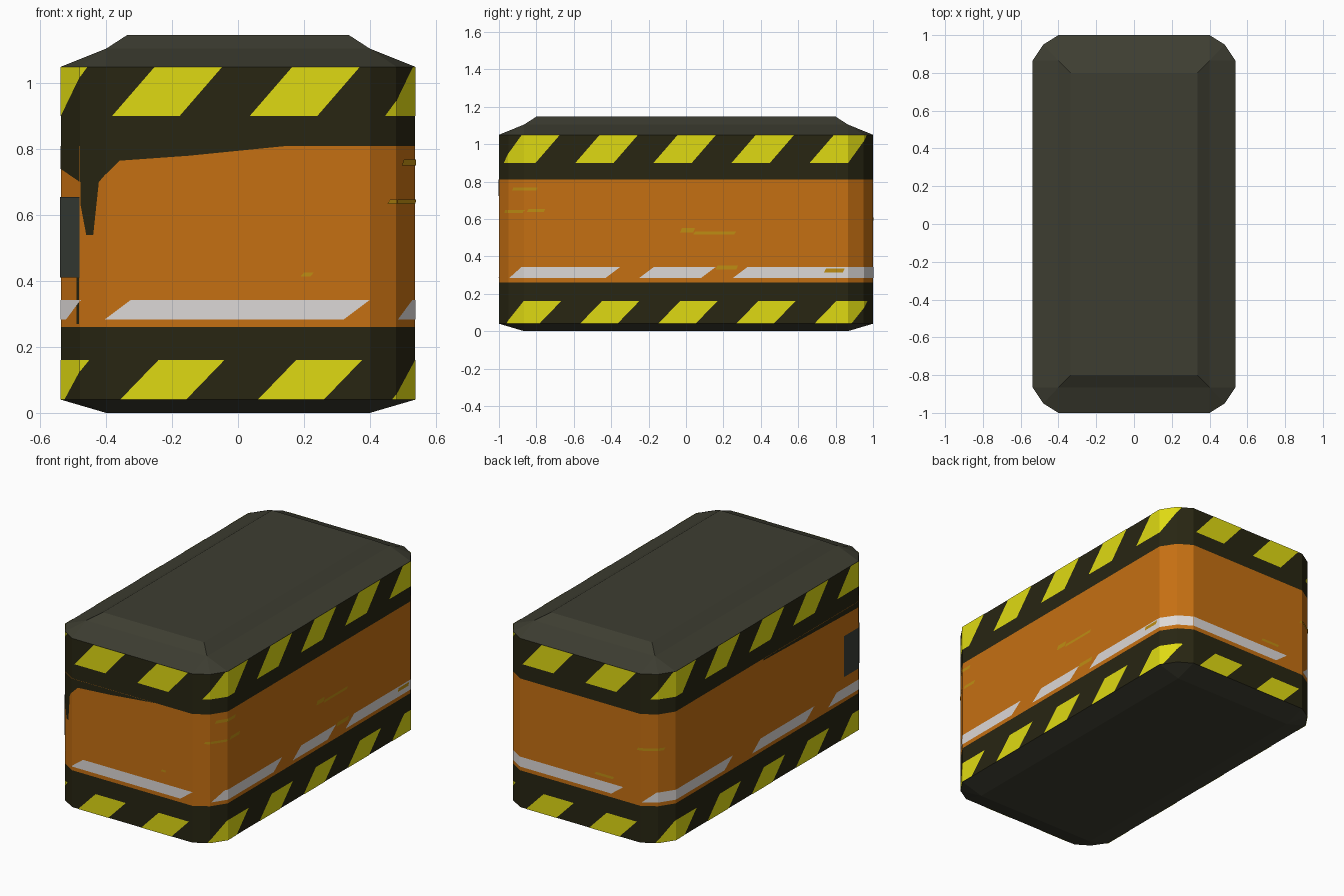
import bpy, bmesh
from mathutils import Vector

if "Cube" in bpy.data.objects:
    bpy.data.objects.remove(bpy.data.objects["Cube"])


def material(name, rgb):
    m = bpy.data.materials.new(name)
    m.diffuse_color = (*rgb, 1)
    m.use_nodes = True
    m.node_tree.nodes["Principled BSDF"].inputs["Base Color"].default_value = m.diffuse_color
    return m


ORANGE = material("orange paint", (0.56, 0.16, 0.006))
DARK = material("dark band", (0.021, 0.019, 0.006))
YELLOW = material("hazard yellow", (0.74, 0.70, 0.006))
WHITE = material("white paint", (0.72, 0.69, 0.68))
LID = material("olive grey metal", (0.047, 0.047, 0.031))
PLATE = material("grey plate", (0.042, 0.050, 0.040))
SCRATCH = material("worn ochre", (0.52, 0.27, 0.006))

# Footprint: rectangle with two-segment corners, counter-clockwise from front left
quarter = [(0.40, 1.0), (0.48, 0.95), (0.537, 0.865)]
RING = [(-0.40, -1.0)]
RING += [(x, -y) for x, y in quarter]
RING += [(x, y) for x, y in reversed(quarter)]
RING += [(-x, y) for x, y in quarter]
RING += [(-x, -y) for x, y in reversed(quarter)][:2]
N = len(RING)


def finish(name, bm, mats):
    me = bpy.data.meshes.new(name)
    bm.to_mesh(me)
    bm.free()
    for m in mats:
        me.materials.append(m)
    ob = bpy.data.objects.new(name, me)
    bpy.context.collection.objects.link(ob)
    return ob


def clamped(cx, cy):
    """Footprint pulled in to a sharp-cornered rectangle."""
    return [(max(-cx, min(cx, x)), max(-cy, min(cy, y))) for x, y in RING]


def loft(name, levels, mats, cap=None):
    """Skin stacked rings [(ring, z)], with optional top or bottom cap."""
    bm = bmesh.new()
    rows = [[bm.verts.new((x, y, z)) for x, y in ring] for ring, z in levels]
    for k in range(len(rows) - 1):
        a, b = rows[k], rows[k + 1]
        for i in range(N):
            j = (i + 1) % N
            f = bm.faces.new((a[i], a[j], b[j], b[i]))
            f.material_index = min(k, len(mats) - 1)
    if cap == "top":
        bm.faces.new(rows[-1])
    elif cap == "bottom":
        bm.faces.new(rows[0][::-1])
    bmesh.ops.remove_doubles(bm, verts=bm.verts, dist=0.0005)
    return finish(name, bm, mats)


# Main shell parts
loft("base", [(clamped(0.40, 0.865), 0), (RING, 0.04)], [LID], "bottom")
walls = loft("walls", [(RING, 0.04), (RING, 0.26), (RING, 0.81), (RING, 1.05)],
             [DARK, ORANGE, DARK])
loft("lid", [(RING, 1.05), (clamped(0.40, 0.865), 1.105), (clamped(0.335, 0.80), 1.147)],
     [LID], "top")

# Wall segments measured along the perimeter, t = 0 at the middle of the front
SEGS = []
t = -0.40
for i in range(N):
    a, b = Vector(RING[i]), Vector(RING[(i + 1) % N])
    d = b - a
    SEGS.append((t, t + d.length, a, d.normalized()))
    t += d.length
TOTAL = t + 0.40


def clip(poly, limit, sign):
    out = []
    for p, q in zip(poly, poly[1:] + poly[:1]):
        dp, dq = sign * (p[0] - limit), sign * (q[0] - limit)
        if dp >= 0:
            out.append(p)
        if dp * dq < 0:
            s = dp / (dp - dq)
            out.append((limit, p[1] + s * (q[1] - p[1])))
    return out


def decals(name, polys, mat, lift):
    """Thin painted shapes given as (t, z) outlines, wrapped around the walls."""
    bm = bmesh.new()
    for poly in polys:
        for lap in (-1, 0, 1):
            moved = [(p[0] + lap * TOTAL, p[1]) for p in poly]
            for t0, t1, a, d in SEGS:
                piece = clip(moved, t0, 1)
                piece = clip(piece, t1, -1) if piece else piece
                if len(piece) < 3 or max(p[0] for p in piece) - min(p[0] for p in piece) < 1e-4:
                    continue
                n = Vector((d.y, -d.x)) * lift
                pts = [a + d * (p[0] - t0) + n for p in piece]
                bm.faces.new([bm.verts.new((v.x, v.y, p[1])) for v, p in zip(pts, piece)])
    return finish(name, bm, [mat])


def slant(t0, t1, z0, z1, shift):
    return [(t0, z0), (t1, z0), (t1 + shift, z1), (t0 + shift, z1)]


# Hazard stripes: fourteen around each band
step = TOTAL / 14
decals("upper_hazard_stripes",
       [slant(0.035 + k * step, 0.24 + k * step, 0.90, 1.05, 0.13) for k in range(14)],
       YELLOW, 0.002)
decals("lower_hazard_stripes",
       [slant(0.06 + k * step, 0.26 + k * step, 0.04, 0.16, 0.116) for k in range(14)],
       YELLOW, 0.002)

# White dashes of uneven length
dashes = [(-0.405, 0.32), (0.50, 1.03), (1.21, 1.54), (1.71, 3.13),
          (3.33, 3.98), (4.24, 4.75), (4.96, 5.28)]
decals("white_dashes", [slant(a, b, 0.283, 0.343, 0.08) for a, b in dashes], WHITE, 0.002)

# Grey plate wrapped around the front left corner
decals("corner_plate", [slant(-0.74, -0.494, 0.41, 0.655, 0)], PLATE, 0.003)

# Dark worn paint by the front left corner
decals("dark_wear", [
    [(-0.42, 0.77), (-0.36, 0.765), (-0.15, 0.78), (0.15, 0.81), (-0.42, 0.81)],
    [(-0.49, 0.63), (-0.47, 0.54), (-0.445, 0.54), (-0.425, 0.70), (-0.36, 0.765),
     (-0.36, 0.81), (-0.49, 0.81)],
    [(-0.595, 0.74), (-0.49, 0.70), (-0.49, 0.81), (-0.595, 0.81)],
    [(-1.5, 0.80), (-0.595, 0.775), (-0.595, 0.81), (-1.5, 0.81)],
    slant(-0.51, -0.494, 0.27, 0.41, 0),
], DARK, 0.002)

# Small ochre scratches: (start, end, height, thickness)
marks = [(0.46, 0.59, 0.64, 0.014), (0.52, 0.66, 0.76, 0.018), (0.61, 0.70, 0.645, 0.018),
         (1.43, 1.50, 0.54, 0.025), (1.50, 1.72, 0.525, 0.015), (1.62, 1.73, 0.34, 0.022),
         (2.20, 2.30, 0.325, 0.02), (0.19, 0.22, 0.42, 0.012),
         (3.02, 3.14, 0.38, 0.015), (3.30, 3.45, 0.60, 0.015)]
decals("scratches", [slant(a, b, z - h / 2, z + h / 2, 0.01) for a, b, z, h in marks],
       SCRATCH, 0.004)
